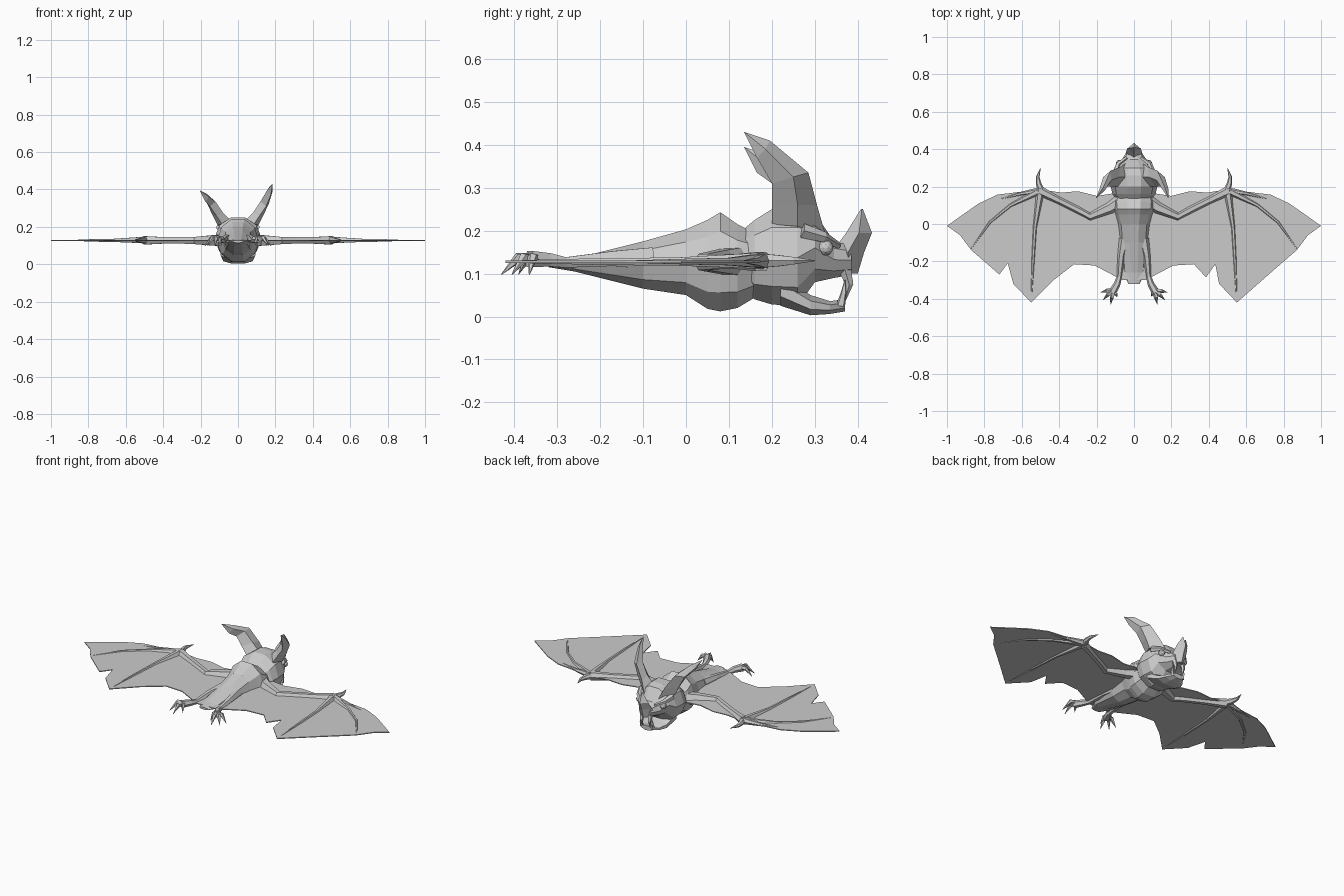
import bpy, bmesh
from math import sin, cos, pi
from mathutils import Vector

default_cube = bpy.data.objects.get("Cube")
if default_cube:
    bpy.data.objects.remove(default_cube, do_unlink=True)

grey = bpy.data.materials.new("plain_grey")
grey.use_nodes = True
grey_value = (.6, .6, .6, 1)
grey.diffuse_color = grey_value
grey.node_tree.nodes["Principled BSDF"].inputs["Base Color"].default_value = grey_value


def finish(name, bm):
    """Turn a bmesh into a flat shaded object."""
    bmesh.ops.remove_doubles(bm, verts=bm.verts, dist=.0003)
    bmesh.ops.recalc_face_normals(bm, faces=bm.faces)
    mesh = bpy.data.meshes.new(name)
    bm.to_mesh(mesh)
    bm.free()
    mesh.materials.append(grey)
    obj = bpy.data.objects.new(name, mesh)
    bpy.context.collection.objects.link(obj)
    return obj


def skin(name, rings):
    """Bridge rings of points into a closed shell."""
    bm = bmesh.new()
    loops = [[bm.verts.new(point) for point in ring] for ring in rings]
    for low, high in zip(loops, loops[1:]):
        for i in range(len(low)):
            j = (i + 1) % len(low)
            bm.faces.new((low[i], low[j], high[j], high[i]))
    bm.faces.new(loops[0])
    bm.faces.new(loops[-1])
    return finish(name, bm)


def hull(name, sections, sides=10):
    """Loft oval sections (y, bottom, top, half width) along the body."""
    rings = []
    for y, bottom, top, half in sections:
        middle, height = (bottom + top) / 2, (top - bottom) / 2
        turns = [2 * pi * (i + .5) / sides for i in range(sides)]
        rings.append([(half * sin(a), y, middle + height * cos(a) / cos(pi / sides))
                      for a in turns])
    return skin(name, rings)


def limb(name, path, side=1, sides=6, flat=1):
    """Tapered tube through (x, y, z, radius) stations."""
    centres = [Vector((x * side, y, z)) for x, y, z, radius in path]
    rings = []
    for i, centre in enumerate(centres):
        before, after = centres[max(i - 1, 0)], centres[min(i + 1, len(path) - 1)]
        along = (after - before).normalized()
        up = Vector((0, 1, 0)) if abs(along.z) > .8 else Vector((0, 0, 1))
        across = along.cross(up).normalized()
        up = across.cross(along)
        radius = path[i][-1]
        rings.append([centre + across * radius * cos(2 * pi * k / sides)
                      + up * radius * flat * sin(2 * pi * k / sides)
                      for k in range(sides)])
    return skin(name, rings)


# Torso, head and lower jaw
hull("torso", [(-.32, .115, .128, .03), (-.26, .105, .135, .06), (-.1, .065, .175, .075),
               (0, .05, .203, .085), (.05, .018, .225, .1), (.08, .012, .243, .11),
               (.12, .02, .215, .115), (.17, .05, .19, .1)])
hull("head", [(.13, .07, .2, .09), (.16, .04, .225, .115), (.2, .028, .25, .125),
              (.26, .025, .25, .12), (.3, .08, .24, .1), (.345, .09, .175, .065),
              (.385, .097, .165, .04)])
hull("lower_jaw", [(.22, .025, .1, .1), (.29, .003, .05, .085),
                   (.335, .006, .036, .065), (.37, .012, .04, .035)], 8)

# Upright nose leaf, a diamond loft rising to a point
leaf = [(.1, .355, .4, .032), (.15, .34, .415, .045), (.195, .373, .433, .036),
        (.25, .407, .412, .003)]
skin("nose_leaf", [[(0, back, z), (half, (back + front) / 2, z),
                    (0, front, z), (-half, (back + front) / 2, z)]
                   for z, back, front, half in leaf])

# Outer wing edge, and the torn trailing edges that differ left and right
leading_edge = [(0, .15), (.1, .165), (.2, .15), (.3, .175), (.39, .168), (.5, .185),
                (.73, .157), (.83, .11), (.93, .04), (1, -.01), (.93, -.06), (.87, -.14)]
torn_inside = [(.72, -.27), (.55, -.42), (.455, -.32), (.435, -.215), (.385, -.285)]
torn_outside = [(.72, -.27), (.675, -.21), (.645, -.32), (.55, -.42), (.43, -.3)]
inner_edge = [(.32, -.215), (.21, -.222), (.1, -.28), (.06, -.3), (0, -.3)]

for side, label in ((1, "left"), (-1, "right")):
    # Wing membrane
    trailing_edge = torn_inside if side > 0 else torn_outside
    outline = leading_edge + trailing_edge + inner_edge
    bm = bmesh.new()
    sheet = bm.faces.new([bm.verts.new((x * side, y, .125)) for x, y in outline])
    solid = bmesh.ops.extrude_face_region(bm, geom=[sheet])
    top_verts = [v for v in solid["geom"] if isinstance(v, bmesh.types.BMVert)]
    bmesh.ops.translate(bm, verts=top_verts, vec=(0, 0, .005))
    finish(label + "_wing_membrane", bm)

    # Arm, fingers and hooked thumb
    limb(label + "_arm", [(.06, .13, .128, .04), (.13, .085, .128, .032),
                          (.235, .04, .127, .022), (.3, .075, .128, .02),
                          (.4, .125, .128, .02), (.5, .175, .128, .026)], side)
    limb(label + "_thumb", [(.49, .165, .13, .02), (.51, .215, .13, .015),
                            (.515, .25, .13, .01), (.5, .3, .13, .001)], side)
    fingers = {
        "long": [(.5, .18, .13, .022), (.53, -.02, .128, .011),
                 (.54, -.2, .128, .009), (.548, -.38, .128, .004)],
        "middle": [(.5, .18, .13, .02), (.66, .1, .128, .01),
                   (.77, .01, .128, .008), (.87, -.13, .128, .003)],
        "leading": [(.49, .18, .13, .02), (.6, .163, .128, .01),
                    (.71, .135, .128, .003)],
    }
    for finger, path in fingers.items():
        limb(label + "_" + finger + "_finger", path, side)

    # Leg and clawed foot
    limb(label + "_leg", [(.05, -.08, .135, .03), (.068, -.17, .135, .02),
                          (.078, -.28, .126, .014), (.09, -.32, .132, .018),
                          (.115, -.365, .134, .022)], side)
    for i, (x, y) in enumerate([(.125, -.43), (.165, -.405), (.178, -.365), (.09, -.39)]):
        knuckle_x, knuckle_y = (x + .11) / 2, (y - .35) / 2
        limb(label + "_claw_" + "abcd"[i],
             [(.11, -.355, .135, .014), (knuckle_x, knuckle_y, .138, .012),
              (x, y, .098, .001)], side, 5)

    # Swept ear, built from front, outer, back and inner edge points
    tip_x, tip_z = (.185, .43) if side > 0 else (.205, .395)
    ear = [[(.045, .325, .19), (.11, .26, .21), (.085, .2, .215), (.04, .25, .235)],
           [(.075, .305, .26), (.135, .26, .26), (.115, .2, .26), (.08, .25, .275)],
           [(.125, .285, .335), (.165, .25, .325), (.15, .2, .31), (.12, .235, .335)],
           [(.165, .195, tip_z - .02), (.185, .185, tip_z - .04),
            (.175, .165, tip_z - .06), (.155, .18, tip_z - .035)],
           [(tip_x, .135, tip_z)] * 4]
    skin(label + "_ear", [[(x * side, y, z) for x, y, z in ring] for ring in ear])

    # Brow, eye and fangs
    limb(label + "_brow", [(.1, .27, .2, .018), (.085, .32, .185, .013),
                           (.04, .355, .165, .008)], side, 5)
    bm = bmesh.new()
    bmesh.ops.create_icosphere(bm, subdivisions=2, radius=.018)
    bmesh.ops.translate(bm, verts=bm.verts, vec=(.078 * side, .325, .16))
    finish(label + "_eye", bm)
    limb(label + "_upper_fang", [(.026, .37, .11, .015), (.026, .38, .075, .01),
                                 (.024, .37, .035, .001)], side, 5)
    limb(label + "_lower_fang", [(.036, .36, .025, .011), (.038, .367, .055, .007),
                                 (.036, .37, .085, .001)], side, 5)
